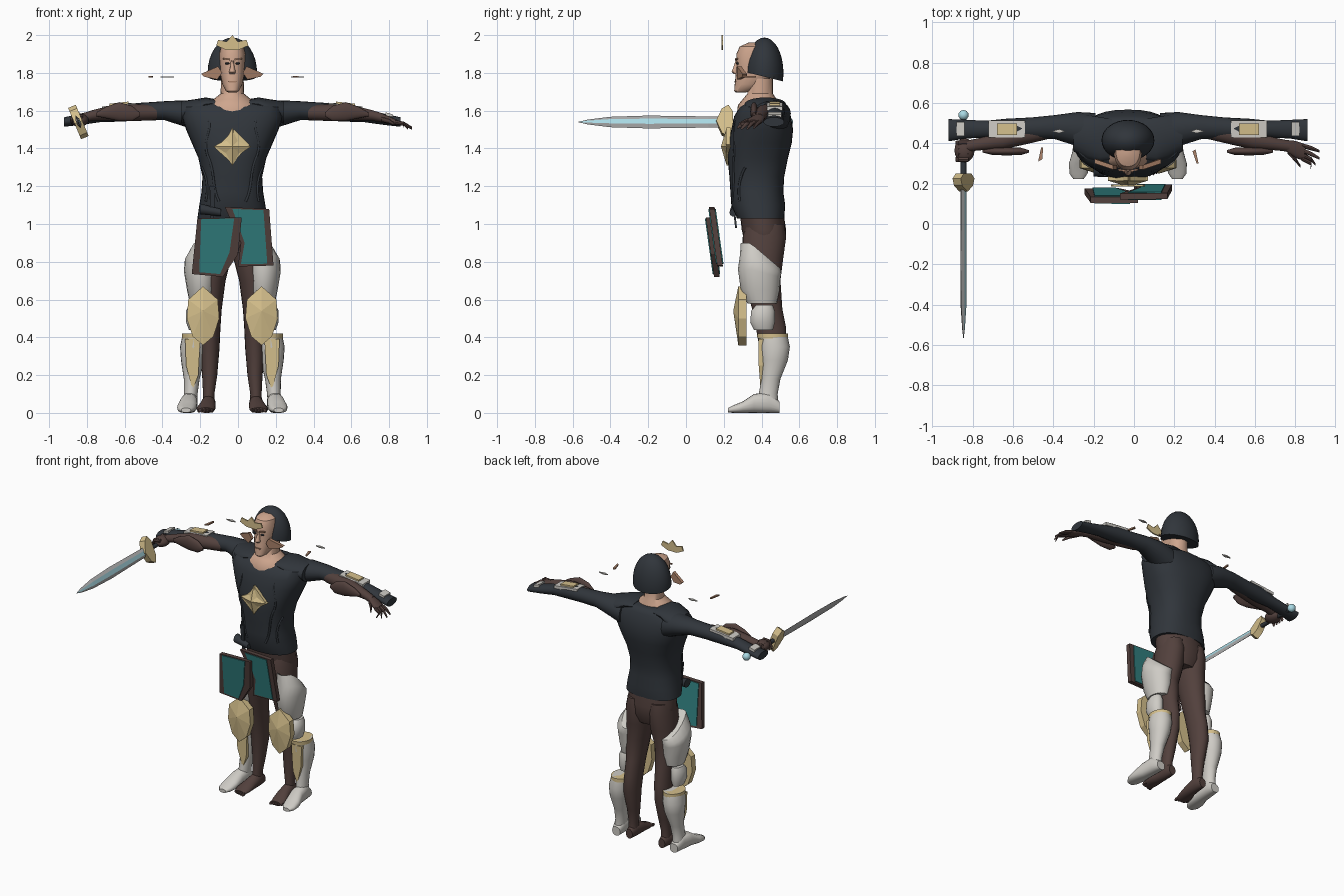
import bpy, bmesh, math
from mathutils import Vector

CX = -0.03  # the figure's own mirror axis


def mat(name, r, g, b):
    m = bpy.data.materials.new(name)
    m.diffuse_color = (r, g, b, 1)
    return m


DARK = mat("dark_cloth", .03, .036, .044)
BROWN = mat("brown_suit", .085, .052, .046)
WHITE = mat("white_armor", .62, .60, .56)
GOLD = mat("gold", .66, .52, .26)
TEAL = mat("teal_cloth", .03, .21, .21)
SKIN = mat("skin", .62, .38, .27)
TAN = mat("tan_leather", .40, .22, .14)
STEEL = mat("steel", .42, .42, .42)
BLUE = mat("pale_blue", .40, .70, .78)


def finish(name, bm, mats, smooth=True):
    bmesh.ops.recalc_face_normals(bm, faces=bm.faces)
    me = bpy.data.meshes.new(name)
    bm.to_mesh(me)
    bm.free()
    for m in mats:
        me.materials.append(m)
    ob = bpy.data.objects.new(name, me)
    bpy.context.collection.objects.link(ob)
    ob.location.x = CX
    if smooth:
        bpy.ops.object.select_all(action='DESELECT')
        ob.select_set(True)
        bpy.context.view_layer.objects.active = ob
        bpy.ops.object.shade_smooth_by_angle(angle=math.radians(40))
    return ob


def loft(name, secs, m, axis='z', n=20, power=2.0):
    """Skin elliptical rings (x, y, z, half_a, half_b) lying across the axis."""
    bm = bmesh.new()
    rings = []
    for x, y, z, a, b in secs:
        ring = []
        for i in range(n):
            t = 2 * math.pi * i / n
            c, s = math.cos(t), math.sin(t)
            u = a * math.copysign(abs(c) ** (2 / power), c)
            v = b * math.copysign(abs(s) ** (2 / power), s)
            p = {'z': (x + u, y + v, z), 'x': (x, y + u, z + v), 'y': (x + u, y, z + v)}[axis]
            ring.append(bm.verts.new(p))
        rings.append(ring)
    for r, q in zip(rings, rings[1:]):
        for i in range(n):
            bm.faces.new((r[i], r[(i + 1) % n], q[(i + 1) % n], q[i]))
    bm.faces.new(rings[0])
    bm.faces.new(rings[-1])
    return finish(name, bm, [m])


def profile(rows):
    """Rows of z, half width, front y, back y, optional centre x."""
    return [((r[4] if len(r) > 4 else 0), (r[2] + r[3]) / 2, r[0], r[1], (r[3] - r[2]) / 2) for r in rows]


def side(secs, s):
    return [(s * x, *rest) for x, *rest in secs]


def plate(name, pts, offset, m):
    """Solid between an outline of 3D points and its copy moved by offset."""
    bm = bmesh.new()
    f = bm.faces.new([bm.verts.new(p) for p in pts])
    g = bmesh.ops.extrude_face_region(bm, geom=[f])
    bmesh.ops.translate(bm, vec=offset, verts=[v for v in g['geom'] if isinstance(v, bmesh.types.BMVert)])
    return finish(name, bm, [m], False)


def gem(name, outline, peak, rim_y, back_y, m):
    """Outline in x,z with a raised peak in front and a flat back."""
    bm = bmesh.new()
    rim = [bm.verts.new((x, rim_y, z)) for x, z in outline]
    back = [bm.verts.new((x, back_y, z)) for x, z in outline]
    top = bm.verts.new(peak)
    for i in range(len(rim)):
        j = (i + 1) % len(rim)
        bm.faces.new((rim[i], rim[j], top))
        bm.faces.new((rim[i], back[i], back[j], rim[j]))
    bm.faces.new(back)
    return finish(name, bm, [m], False)


def ball(name, loc, scale, m, cut=None, segs=24):
    bm = bmesh.new()
    bmesh.ops.create_uvsphere(bm, u_segments=segs, v_segments=segs // 2, radius=1)
    for v in bm.verts:
        v.co = Vector([v.co[i] * scale[i] + loc[i] for i in range(3)])
    if cut:
        g = bmesh.ops.bisect_plane(bm, geom=bm.verts[:] + bm.edges[:] + bm.faces[:],
                                   plane_co=cut[0], plane_no=cut[1], clear_inner=True)
        bmesh.ops.holes_fill(bm, edges=[e for e in g['geom_cut'] if isinstance(e, bmesh.types.BMEdge)])
    return finish(name, bm, [m])


# torso shirt and hips
TORSO = [(1.03, .185, .27, .52), (1.10, .175, .24, .525), (1.17, .163, .235, .515), (1.25, .158, .23, .52),
         (1.35, .18, .22, .54), (1.43, .215, .225, .56), (1.50, .245, .24, .567), (1.57, .268, .255, .555),
         (1.62, .262, .285, .535), (1.645, .20, .32, .52), (1.652, .12, .34, .50)]
loft("shirt", profile(TORSO), DARK, n=32, power=2.4)
loft("hips", profile([(.84, .12, .33, .50), (.90, .165, .31, .525), (.97, .17, .295, .53), (1.10, .165, .28, .51)]),
     BROWN, n=24)


def chest_y(x, z):
    for a, b in zip(TORSO, TORSO[1:]):
        if a[0] <= z <= b[0]:
            t = (z - a[0]) / (b[0] - a[0])
            hw, f, k = [a[i] + t * (b[i] - a[i]) for i in (1, 2, 3)]
            u = min(abs(x) / hw, .99)
            return (f + k) / 2 - (k - f) / 2 * (1 - u ** 2.4) ** (1 / 2.4)


# raised seams on the chest, the shoulder collar and sleeves
SEAMS = [[(.20, 1.63), (.12, 1.58), (.11, 1.50), (.15, 1.42), (.13, 1.36)],
         [(.13, 1.36), (.09, 1.28), (.11, 1.20), (.07, 1.12)], [(.16, 1.30), (.12, 1.22), (.14, 1.12)]]
for s, w in ((1, "left"), (-1, "right")):
    for k, seam in enumerate(SEAMS):
        cu = bpy.data.curves.new("seam", 'CURVE')
        cu.dimensions, cu.bevel_depth, cu.bevel_resolution = '3D', .007, 1
        sp = cu.splines.new('NURBS')
        sp.points.add(len(seam) - 1)
        sp.use_endpoint_u = True
        for p, (x, z) in zip(sp.points, seam):
            p.co = (s * x, chest_y(x, z), z, 1)
        ob = bpy.data.objects.new(f"{w}_shirt_seam_{k}", cu)
        ob.location.x = CX
        cu.materials.append(DARK)
        bpy.context.collection.objects.link(ob)
    loft(f"{w}_collar", side([(.08, .42, 1.64, .10, .02), (.14, .42, 1.635, .11, .035), (.20, .43, 1.61, .11, .05),
                              (.27, .45, 1.59, .09, .06)], s), DARK, 'x')
    loft(f"{w}_sleeve", side([(.16, .45, 1.56, .10, .09), (.25, .47, 1.585, .085, .07), (.36, .48, 1.60, .06, .05),
                              (.48, .475, 1.595, .053, .047), (.60, .47, 1.59, .052, .048), (.70, .47, 1.575, .042, .036),
                              (.80, .47, 1.555, .046, .03), (.89, .465, 1.54, .055, .025)], s), DARK, 'x')
    # forearm guard plates
    for nm, x0, x1, hy, z0, z1, m in (("arm_guard", .51, .69, .042, 1.642, 1.622, WHITE),
                                      ("arm_guard_inlay", .55, .65, .028, 1.648, 1.637, GOLD),
                                      ("cuff_plate", .81, .85, .035, 1.592, 1.580, WHITE)):
        plate(f"{w}_{nm}", [(s * x0, .47 - hy, z0), (s * x1, .47 - hy, z1), (s * x1, .47 + hy, z1),
                            (s * x0, .47 + hy, z0)], (0, 0, -.02), m)
    # inner arm and the leather bracer in front of it
    loft(f"{w}_arm", side([(.40, .46, 1.59, .04, .04), (.52, .44, 1.59, .048, .045), (.62, .415, 1.59, .045, .042),
                           (.74, .395, 1.575, .03, .028), (.80, .385, 1.56, .028, .024)], s), BROWN, 'x')
    loft(f"{w}_bracer", side([(.49, .36, 1.58, .006, .01), (.53, .36, 1.585, .018, .04), (.60, .36, 1.595, .02, .05),
                              (.67, .36, 1.59, .018, .03), (.72, .36, 1.58, .006, .01)], s), BROWN, 'x')

# open hand, and fist around the sword grip
loft("left_palm", [(.78, .39, 1.565, .027, .024), (.83, .37, 1.55, .042, .02), (.875, .355, 1.535, .042, .015)], BROWN, 'x')
for k, (y0, x1, y1, z1) in enumerate([(.39, .95, .36, 1.51), (.367, .95, .325, 1.505), (.345, .93, .295, 1.505),
                                      (.325, .905, .275, 1.51)]):
    loft(f"left_finger_{k}", [(.86, y0, 1.54, .012, .012), (.91, (y0 + y1) / 2, 1.53, .011, .011),
                              (x1, y1, z1, .006, .006)], BROWN, 'x', 8)
loft("left_thumb", [(.79, .365, 1.555, .016, .014), (.83, .32, 1.545, .013, .012), (.855, .285, 1.53, .007, .007)],
     BROWN, 'x', 8)
ball("right_fist", (-.81, .365, 1.55), (.05, .06, .035), BROWN, segs=16)
for k in range(4):
    loft(f"right_finger_{k}", [(-.79, .32 + k * .027, 1.57, .013, .012), (-.84, .32 + k * .027, 1.565, .013, .014),
                               (-.855, .32 + k * .027, 1.53, .011, .012)], BROWN, 'x', 8)

# sword: tilted flat blade, guard, grip and pommel
SX, SZ = -.815, 1.54
w, t = Vector((.38, 0, -.92)), Vector((.92, 0, .38))
bm = bmesh.new()
rings = []
for y, h in ((.20, .030), (.12, .032), (-.20, .037), (-.40, .03), (-.52, .014), (-.57, .001)):
    k = min(1, h / .03)
    rings.append([bm.verts.new(Vector((SX, y, SZ)) + w * a * h + t * b * k)
                  for a, b in ((1, 0), (.4, .011), (-.4, .011), (-1, 0), (-.4, -.011), (.4, -.011))])
for r, q in zip(rings, rings[1:]):
    for i in range(6):
        bm.faces.new((r[i], r[(i + 1) % 6], q[(i + 1) % 6], q[i])).material_index = int(i == 1)
bm.faces.new(rings[0])
bm.faces.new(rings[-1])
finish("sword_blade", bm, [STEEL, BLUE], False)
plate("sword_guard", [Vector((SX, y, SZ)) + w * a - t * .022 for y, a in
                      ((.16, 0), (.19, .07), (.225, .09), (.25, .05), (.25, -.05), (.225, -.09), (.19, -.07))],
      t * .044, GOLD)
loft("sword_grip", [(SX, .24, SZ, .014, .014), (SX, .52, SZ, .014, .014)], DARK, 'y', 10)
ball("sword_pommel", (SX, .54, SZ), (.027, .027, .027), BLUE, segs=10)

# neck, head and facial features
loft("neck", profile([(1.59, .13, .27, .46), (1.63, .135, .275, .48), (1.66, .10, .30, .48), (1.69, .062, .325, .46),
                      (1.77, .06, .33, .46)]), SKIN)
loft("head", profile([(1.695, .02, .265, .31), (1.705, .036, .255, .35), (1.74, .053, .258, .42), (1.79, .064, .263, .46),
                      (1.84, .068, .268, .47), (1.90, .07, .266, .47), (1.94, .06, .285, .45), (1.96, .03, .33, .42)]),
     SKIN, n=24, power=2.3)
loft("nose", profile([(1.795, .014, .252, .28), (1.805, .018, .24, .28), (1.83, .011, .25, .28),
                      (1.865, .008, .262, .28)]), SKIN, n=10)
plate("mouth", [(-.024, .256, 1.757), (.024, .256, 1.757), (.018, .256, 1.75), (-.018, .256, 1.75)], (0, .009, 0), TAN)
for s, nm in ((1, "left"), (-1, "right")):
    ball(f"{nm}_eye", (s * .028, .272, 1.85), (.013, .009, .006), DARK, segs=10)
    plate(f"{nm}_brow", [(s * .012, .259, 1.866), (s * .05, .265, 1.872), (s * .05, .265, 1.88),
                         (s * .012, .259, 1.876)], (0, .009, 0), TAN)
    plate(f"{nm}_cheek_wing", [(s * .055, .27, 1.80), (s * .075, .27, 1.835), (s * .165, .30, 1.795), (s * .15, .30, 1.78),
                               (s * .08, .27, 1.765)], (0, .022, 0), TAN)
    # loose feather slivers
    plate(f"{nm}_tan_sliver", [(s * .32, .36, 1.775), (s * .335, .37, 1.775), (s * .35, .30, 1.775),
                               (s * .34, .30, 1.775)] if s > 0 else
          [(-.425, .32, 1.775), (-.445, .31, 1.775), (-.43, .38, 1.775), (-.42, .38, 1.775)], (0, 0, .009), TAN)
    plate(f"{nm}_white_sliver", [(s * .31, .46, 1.775), (s * .34, .47, 1.775), (s * .38, .46, 1.775),
                                 (s * .34, .45, 1.775)], (0, 0, .007), WHITE)
ball("helmet", (0, .415, 1.80), (.131, .101, .187), DARK, ((0, .515, 1.755), (0, .25, 1)), 32)
plate("crown", [(x, .187, z) for x, z in ((-.085, 1.945), (-.075, 1.975), (-.03, 1.965), (0, 2.0), (.03, 1.965),
                                          (.075, 1.975), (.085, 1.945), (.035, 1.922), (-.035, 1.922))],
      (0, .009, 0), GOLD)

# chest jewel: raised star on a square plate
gem("chest_jewel", [(0, 1.51), (.035, 1.445), (.10, 1.41), (.04, 1.37), (0, 1.31), (-.04, 1.37), (-.10, 1.41),
                    (-.035, 1.445)], (0, .185, 1.41), .215, .235, GOLD)
gem("chest_jewel_base", [(.01, 1.50), (.09, 1.42), (0, 1.32), (-.09, 1.40)], (0, .205, 1.41), .213, .235, GOLD)

# hanging cloth panels with brown borders
for nm, outer, inner, dy in (
        ("right", [(-.185, 1.03), (.05, 1.035), (.03, .84), (-.05, .72), (-.215, .735)],
         [(-.165, 1.025), (.01, 1.03), (-.015, .85), (-.065, .735), (-.175, .745)], 0),
        ("left", [(-.04, 1.09), (.195, 1.08), (.218, .78), (.03, .775), (.045, .90)],
         [(.0, 1.08), (.165, 1.073), (.185, .79), (.045, .787), (.065, .90)], .025)):
    def at(x, z, off, dy=dy):
        return (x, .105 + (1.03 - z) * .14 + dy + off, z)
    plate(f"{nm}_cloth_border", [at(x, z, 0) for x, z in outer], (0, .03, 0), BROWN)
    plate(f"{nm}_cloth_front", [at(x, z, -.005) for x, z in inner], (0, .009, 0), TEAL)
    plate(f"{nm}_cloth_back", [at(x, z, .026) for x, z in inner], (0, .009, 0), TEAL)
loft("belt_pouch", [(-.17, .27, 1.08, .035, .03), (-.06, .25, 1.06, .02, .02)], DARK, 'x', 10)
plate("front_strap", [(-.12, .235, 1.2), (-.09, .235, 1.2), (-.10, .26, .98), (-.115, .26, .98)], (0, .01, 0), DARK)

for s, nm in ((1, "left"), (-1, "right")):
    # bare leg and foot
    loft(f"{nm}_leg", side(profile([(.05, .032, .40, .48, .125), (.10, .030, .40, .475, .125), (.20, .04, .40, .495, .12),
                                    (.34, .052, .39, .53, .12), (.45, .052, .37, .53, .115), (.55, .056, .35, .51, .112),
                                    (.70, .074, .31, .50, .11), (.82, .085, .30, .515, .09), (.93, .085, .30, .53, .085),
                                    (1.0, .07, .32, .52, .085)]), s), BROWN)
    loft(f"{nm}_foot", side([(.125, .49, .035, .025, .033), (.125, .44, .05, .036, .05), (.13, .36, .038, .042, .038),
                             (.14, .30, .022, .05, .022), (.14, .26, .014, .04, .014)], s), BROWN, 'y')
    for k in range(5):
        ball(f"{nm}_toe_{k}", (s * (.108 + k * .017), .255 + k * .006, .013), (.010, .02, .012), BROWN, segs=8)
    # thigh guard with sloping top
    g = loft(f"{nm}_thigh_guard", side(profile([(.58, .06, .325, .48, .165), (.65, .075, .29, .495, .165),
                                                (.76, .088, .275, .50, .168), (.83, .085, .285, .505, .168),
                                                (.90, .065, .29, .50, .15)]), s), WHITE)
    for v in g.data.vertices:
        if v.co.z > .7:
            v.co.z -= max(0, v.co.y - .34) * (v.co.z - .7) / .2 * .85
    # boot shaft, foot, cuff and shin plate
    loft(f"{nm}_boot", side(profile([(.04, .038, .38, .49, .225), (.10, .036, .385, .485, .22), (.18, .042, .40, .50, .215),
                                     (.28, .062, .395, .54, .21), (.35, .07, .385, .55, .207),
                                     (.42, .062, .385, .535, .20)]), s), WHITE)
    loft(f"{nm}_boot_foot", side([(.222, .495, .03, .03, .03), (.225, .44, .055, .042, .055), (.23, .36, .05, .045, .05),
                                  (.24, .30, .03, .052, .03), (.245, .25, .02, .045, .02), (.245, .222, .014, .025, .012)],
                                 s), WHITE, 'y', power=2.4)
    loft(f"{nm}_boot_cuff", side(profile([(.395, .067, .378, .54, .20), (.42, .067, .375, .54, .20)]), s), GOLD)
    plate(f"{nm}_shin_plate", [(s * x, y, z) for x, y, z in
                               ((.17, .385, .39), (.25, .385, .39), (.245, .385, .25), (.21, .395, .12), (.18, .39, .2))],
          (0, .03, 0), GOLD)
    loft(f"{nm}_knee_cap", side(profile([(.44, .03, .36, .46, .20), (.48, .045, .34, .47, .20), (.54, .045, .345, .47, .20),
                                         (.57, .03, .37, .46, .20)]), s), WHITE)
    # floating knee shield
    gem(f"{nm}_knee_shield", [(s * .155 + x, z) for x, z in
                              ((0, .67), (.078, .60), (.086, .50), (.055, .405), (0, .358), (-.055, .405), (-.086, .50),
                               (-.078, .60))], (s * .155, .25, .54), .277, .32, GOLD)
